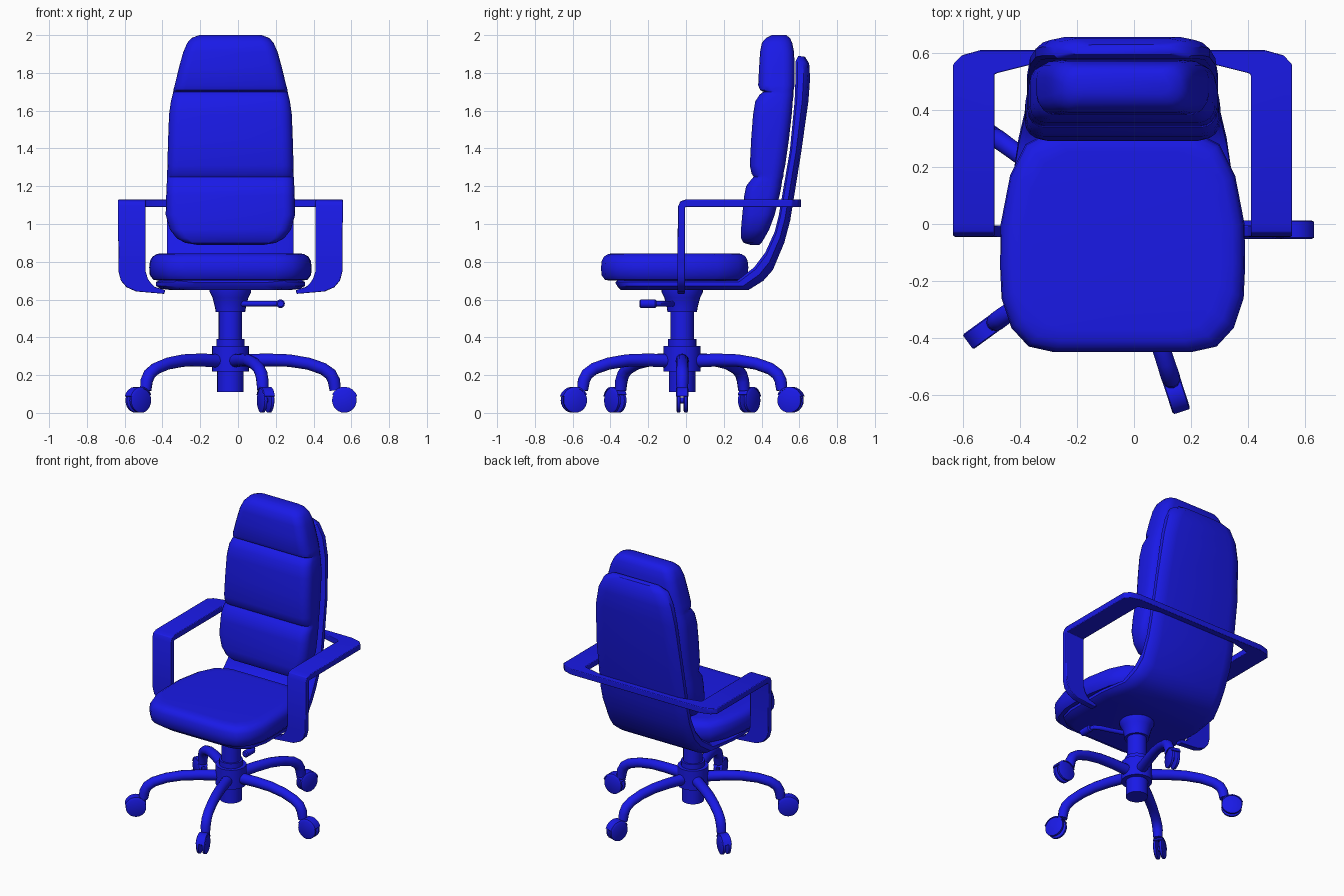
import bpy, bmesh
from math import sin, cos, pi, radians
from mathutils import Matrix, Vector

if "Cube" in bpy.data.objects:
    bpy.data.objects.remove(bpy.data.objects["Cube"])

CX, CY = -0.04, -0.02          # axis of the column; CX is also the symmetry plane
blue = bpy.data.materials.new("blue")
blue.diffuse_color = (0.01, 0.01, 0.8, 1)
blue.use_nodes = True
blue.node_tree.nodes["Principled BSDF"].inputs["Base Color"].default_value = blue.diffuse_color


def loft(name, rings, closed=False, matrix=None, bevel=0):
    """Skin a list of equal-length point rings and cap the ends."""
    bm = bmesh.new()
    vr = [[bm.verts.new(p) for p in r] for r in rings]
    n = len(vr[0])
    pairs = list(zip(vr, vr[1:])) + ([(vr[-1], vr[0])] if closed else [])
    for a, b in pairs:
        for i in range(n):
            j = (i + 1) % n
            bm.faces.new((a[i], a[j], b[j], b[i]))
    if not closed:
        bm.faces.new(vr[0])
        bm.faces.new(vr[-1])
    bmesh.ops.recalc_face_normals(bm, faces=bm.faces)
    me = bpy.data.meshes.new(name)
    bm.to_mesh(me)
    bm.free()
    me.materials.append(blue)
    ob = bpy.data.objects.new(name, me)
    bpy.context.collection.objects.link(ob)
    ob.matrix_world = matrix or Matrix.Translation((CX, 0, 0))
    if bevel:
        m = ob.modifiers.new("bevel", 'BEVEL')
        m.width, m.segments, m.limit_method = bevel, 2, 'ANGLE'
    return ob


def lathe(name, profile, matrix, n=24):
    """Turn (radius, height) pairs about local z."""
    return loft(name, [[(r * cos(2 * pi * i / n), r * sin(2 * pi * i / n), z)
                        for i in range(n)] for r, z in profile], matrix=matrix)


def tube(name, path, matrix, n=12):
    """Round tube through (point, radius) pairs."""
    pts = [Vector(p) for p, r in path]
    rings = []
    for k, (p, r) in enumerate(path):
        t = (pts[min(k + 1, len(pts) - 1)] - pts[max(k - 1, 0)]).normalized()
        side = t.cross(Vector((0, 0, 1)))
        side = side.normalized() if side.length > 0.01 else Vector((0, -1, 0))
        up = side.cross(t)
        rings.append([pts[k] + r * (side * cos(2 * pi * i / n) + up * sin(2 * pi * i / n))
                      for i in range(n)])
    return loft(name, rings, matrix=matrix)


def both(half):
    """Complete a symmetric outline from its right half."""
    return half + [(-x, *rest) for x, *rest in reversed(half)]


# seat cushion: plan outline stacked with rounded edges
plan = both([(.24, -.45), (.33, -.43), (.39, -.365), (.425, -.26), (.43, -.15), (.428, 0),
             (.395, .17), (.34, .28), (.24, .33)])
loft("seat_cushion", [[(x * s, -.05 + (y + .05) * s, z) for x, y in plan] for z, s in
     [(.70, .88), (.705, .95), (.73, .993), (.77, 1), (.805, .99), (.828, .96), (.842, .9), (.845, .8)]])

# one-piece shell under the seat and behind the back: inner y,z, outer y,z, half width
shell = [(-.375, .69, -.36, .665, .20), (-.365, .70, -.345, .65, .30), (-.30, .70, -.30, .65, .37),
         (-.2, .70, -.2, .65, .395), (.1, .70, .1, .65, .395), (.27, .70, .33, .65, .365),
         (.36, .77, .41, .70, .345), (.42, .85, .46, .757, .335), (.47, .96, .52, .90, .335),
         (.49, 1.04, .552, 1.02, .335), (.55, 1.39, .61, 1.38, .325), (.575, 1.65, .648, 1.65, .305),
         (.58, 1.78, .657, 1.77, .28), (.58, 1.86, .652, 1.85, .24), (.595, 1.89, .63, 1.885, .18)]
section = [(0, .015), (.15, 0), (.55, 0), (.85, .025), (1, .08)]
loft("seat_shell", [both([(w - inset, yi + (yo - yi) * u, zi + (zo - zi) * u) for u, inset in section])
                    for yi, zi, yo, zo, w in shell])

# back cushion with lumbar roll, middle pad and headrest: z, half width, front y, back y
back = [(.89, .18, .34, .39), (.90, .24, .305, .40), (.925, .285, .291, .415), (.97, .32, .291, .44),
        (1.05, .343, .298, .47), (1.15, .34, .308, .495), (1.20, .338, .318, .505),
        (1.235, .336, .345, .51), (1.25, .335, .358, .515), (1.265, .335, .348, .515),
        (1.31, .334, .338, .525), (1.45, .33, .345, .545), (1.58, .325, .355, .56),
        (1.65, .315, .367, .565), (1.685, .306, .39, .57), (1.70, .303, .41, .57),
        (1.71, .302, .392, .57), (1.735, .295, .382, .575), (1.83, .272, .387, .575),
        (1.91, .25, .392, .572), (1.96, .228, .402, .562), (1.985, .205, .425, .55), (2.0, .165, .455, .53)]


def pad(z, w, y0, y1):
    r = min(.06, .45 * (y1 - y0))
    return [(sx * (w - r) + r * cos(a), (y1 - r if sy > 0 else y0 + r) + r * sin(a), z)
            for q, (sx, sy) in enumerate([(1, 1), (-1, 1), (-1, -1), (1, -1)])
            for a in [(q + k / 4) * pi / 2 for k in range(5)]]


loft("back_cushion", [pad(*b) for b in back])

# arm frame: flat band behind the back, forward along each arm, down and under the seat
T, B = 1.13, 1.09
arm = [[(xo, yo, T), (xi, yi, T), (xi, yi, B), (xo, yo, B)] for xo, yo, xi, yi in
       [(.3, .61, .3, .565), (.50, .61, .44, .53), (.565, .592, .45, .525),
        (.595, .56, .45, .515), (.595, 0, .45, 0)]]
arm += [[(xo, yf, zf), (xi, yf, zf), (xi, yb, zb), (xo, yb, zb)] for xo, xi, yf, zf, yb, zb in
        [(.595, .45, -.03, 1.12, -.004, 1.089), (.595, .45, -.043, 1.09, -.006, 1.08)]]
arm += [[(xo, -.045, zo), (xi, -.045, zi), (xi, -.006, zi), (xo, -.006, zo)] for xo, zo, xi, zi in
        [(.593, .75, .45, .75), (.58, .70, .437, .71), (.55, .665, .42, .685),
         (.50, .643, .40, .667), (.35, .63, .345, .65)]]
loft("arm_frame", [[(-x, y, z) for x, y, z in r] for r in reversed(arm)] + arm, bevel=.008)

# central column and seat mount
axis = Matrix.Translation((CX, CY, 0))
lathe("gas_column", [(.07, .11), (.07, .22), (.098, .22), (.098, .355), (.075, .355), (.075, .39),
                     (.062, .39), (.062, .54)], axis)
lathe("seat_mount", [(.078, .535), (.082, .56), (.095, .61), (.11, .64), (.11, .66)], axis)

# height lever with knob
tube("lever", [((.06, -.05, .578), .015), ((.15, -.08, .578), .015), ((.22, -.10, .578), .015),
               ((.255, -.12, .578), .014), ((.265, -.16, .578), .013)], axis)
lathe("lever_knob", [(.016, 0), (.023, .008), (.023, .085), (.016, .092)],
      Matrix.Translation((.225, -.155, .578)) @ Matrix.Rotation(pi / 2, 4, 'X'), 16)

# five-star base, each leg ending in a twin-wheel caster
leg = [((.05, 0, .275), .036), ((.2, 0, .28), .034), ((.31, 0, .277), .033), ((.41, 0, .261), .032),
       ((.49, 0, .234), .032), ((.53, 0, .205), .033), ((.548, 0, .17), .033), ((.555, 0, .12), .03)]
WHEEL = Vector((.603, 0, .066))
for k in range(5):
    m = axis @ Matrix.Rotation(k * radians(72), 4, 'Z')
    tube(f"base_leg_{k}", leg, m)
    hub = m @ Matrix.Translation(WHEEL) @ Matrix.Rotation(pi / 2, 4, 'X')
    for s in (-1, 1):
        lathe(f"wheel_{k}_{'left' if s < 0 else 'right'}",
              [(.055, s * .008), (.065, s * .012), (.065, s * .026), (.055, s * .031)], hub)
    lathe(f"axle_{k}", [(.015, -.02), (.015, .02)], hub, 12)
    hood = []
    for i in range(9):
        a = radians(18 + i * 17)
        hood.append([(r * cos(a), r * sin(a), z) for r, z in
                     [(.064, -.032), (.072, -.028), (.072, .028), (.064, .032)]])
    loft(f"caster_hood_{k}", hood, matrix=hub)

# smooth shading with crisp edges
for ob in bpy.data.objects:
    ob.select_set(True)
    bpy.context.view_layer.objects.active = ob
bpy.ops.object.shade_smooth_by_angle(angle=radians(38))
